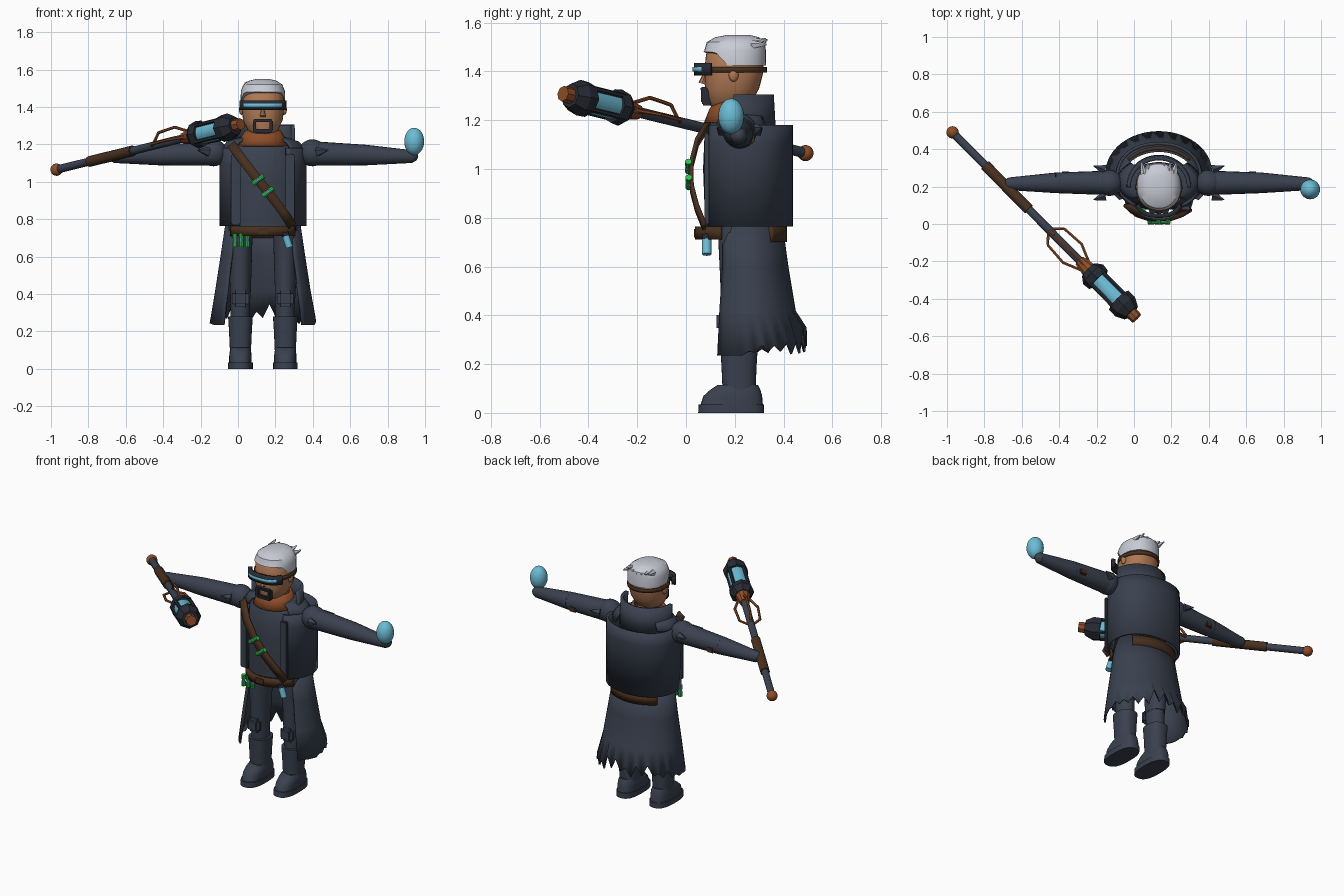
import bpy, bmesh, math, random
from mathutils import Vector

cube = bpy.data.objects.get("Cube")
if cube:
    bpy.data.objects.remove(cube, do_unlink=True)
random.seed(4)
CX = 0.133


def material(name, r, g, b):
    m = bpy.data.materials.new(name)
    m.use_nodes = True
    m.diffuse_color = (r, g, b, 1)
    m.node_tree.nodes["Principled BSDF"].inputs["Base Color"].default_value = (r, g, b, 1)
    return m


SLATE = material("slate cloth", .042, .053, .078)
DARK = material("dark metal", .02, .024, .034)
BROWN = material("brown leather", .065, .03, .014)
COPPER = material("copper", .27, .075, .022)
SKIN = material("skin", .43, .19, .09)
WHITE = material("white hair", .58, .6, .67)
BLUE = material("blue glow", .15, .5, .66)
GREEN = material("green glass", .03, .56, .08)


def finish(name, bm, mat, thick=0):
    bmesh.ops.recalc_face_normals(bm, faces=bm.faces)
    me = bpy.data.meshes.new(name)
    bm.to_mesh(me)
    bm.free()
    me.materials.append(mat)
    me.shade_smooth()
    me.set_sharp_from_angle(angle=math.radians(35))
    ob = bpy.data.objects.new(name, me)
    bpy.context.collection.objects.link(ob)
    if thick:
        mod = ob.modifiers.new("Thickness", "SOLIDIFY")
        mod.thickness = thick
        mod.offset = 0
    return ob


def loft(name, rows, mat, x=CX, arc=(0, 360), n=32, power=2, thick=0, edit=None):
    """Stack of rings; each row is z, half width, front y, back y. Angle 0 is the front."""
    bm = bmesh.new()
    full = arc[1] - arc[0] == 360
    count = n if full else n + 1
    rings = []
    for z, rx, y0, y1 in rows:
        ring = []
        for i in range(count):
            a = math.radians(arc[0] + (arc[1] - arc[0]) * i / n)
            s, c = math.sin(a), -math.cos(a)
            px = math.copysign(abs(s) ** (2 / power), s) * rx
            py = math.copysign(abs(c) ** (2 / power), c) * (y1 - y0) / 2
            ring.append(bm.verts.new((x + px, (y0 + y1) / 2 + py, z)))
        rings.append(ring)
    for a, b in zip(rings, rings[1:]):
        for i in range(n):
            j = (i + 1) % count
            bm.faces.new((a[i], a[j], b[j], b[i]))
    if full and not thick:
        bm.faces.new(rings[0])
        bm.faces.new(rings[-1])
    if edit:
        edit(rings)
    return finish(name, bm, mat, thick)


def rod(name, p, q, r0, r1, mat, n=16):
    p, q = Vector(p), Vector(q)
    bm = bmesh.new()
    bmesh.ops.create_cone(bm, cap_ends=True, segments=n, radius1=r0, radius2=r1, depth=(q - p).length)
    bm.transform((q - p).to_track_quat("Z", "Y").to_matrix().to_4x4())
    bmesh.ops.translate(bm, verts=bm.verts, vec=(p + q) / 2)
    return finish(name, bm, mat)


def ball(name, c, size, mat):
    bm = bmesh.new()
    bmesh.ops.create_uvsphere(bm, u_segments=24, v_segments=14, radius=1)
    bmesh.ops.scale(bm, verts=bm.verts, vec=size)
    bmesh.ops.translate(bm, verts=bm.verts, vec=c)
    return finish(name, bm, mat)


def box(name, c, size, mat, bevel=.008):
    bm = bmesh.new()
    bmesh.ops.create_cube(bm, size=1)
    bmesh.ops.scale(bm, verts=bm.verts, vec=size)
    bmesh.ops.translate(bm, verts=bm.verts, vec=c)
    if bevel:
        bmesh.ops.bevel(bm, geom=bm.edges[:], offset=bevel, segments=2, affect="EDGES")
    return finish(name, bm, mat)


def vial(name, p, q):
    p, q = Vector(p), Vector(q)
    rod(name + "_glass", p, q, .011, .011, BLUE, 10)
    for k, (a, b) in enumerate(((-.05, .38), (.65, 1.05))):
        rod(f"{name}_cap_{k}", p.lerp(q, a), p.lerp(q, b), .014, .014, GREEN, 10)


# Legs, boots and arms, one set per side
for side, s in (("left", 1), ("right", -1)):
    x = CX + s * .12
    loft(side + "_sole", [(0, .066, .05, .32), (.035, .066, .052, .32)], SLATE, x, power=2.6)
    loft(side + "_foot", [(.035, .06, .06, .315), (.07, .06, .072, .312),
                          (.095, .057, .1, .305), (.115, .05, .13, .295)], SLATE, x, power=2.6)
    loft(side + "_boot_shaft", [(.09, .056, .15, .285), (.2, .061, .145, .29),
                                (.28, .066, .14, .295)], SLATE, x, power=2.4)
    loft(side + "_shin", [(.26, .052, .155, .28), (.4, .052, .15, .28)], SLATE, x)
    loft(side + "_thigh", [(.38, .054, .145, .285), (.55, .06, .14, .3), (.76, .066, .13, .31)], SLATE, x)
    box(side + "_knee_pad", (x, .15, .375), (.09, .05, .09), SLATE, .018)

    ball(side + "_shoulder", (CX + s * .265, .22, 1.155), (.075, .07, .072), SLATE)
    rod(side + "_upper_arm", (CX + s * .25, .22, 1.152), (CX + s * .55, .22, 1.143), .066, .055, SLATE, 20)
    rod(side + "_forearm", (CX + s * .55, .22, 1.143), (CX + s * .8, .215, 1.135), .055, .034, SLATE, 20)
    ball(side + "_fist", (CX + s * .79, .215, 1.137), (.04, .035, .034), SLATE)
    box(side + "_elbow_patch", (CX + s * .5, .272, 1.125), (.05, .018, .04), BROWN, .006)
    for k, y in enumerate((.15, .29)):
        rod(f"{side}_sleeve_tear_{k}", (CX + s * .29, y, 1.16),
            (CX + s * .35, y + (y - .22) * .3, 1.17), .028, .002, SLATE, 5)

# Chest and open coat
loft("chest", [(.74, .185, .08, .33), (1.0, .19, .07, .33), (1.12, .19, .075, .33),
               (1.19, .16, .1, .33), (1.24, .09, .13, .3)], SLATE)
loft("coat_body", [(.765, .225, .068, .43), (1.1, .225, .068, .43), (1.18, .222, .075, .43)],
     SLATE, arc=(32, 328), n=40, power=2.2, thick=.016)
for s in (1, -1):
    loft("coat_shoulder", [(1.17, .222, .09, .36), (1.21, .19, .11, .34), (1.24, .1, .13, .3)],
         SLATE, arc=(90 - 48 * s, 90 + 48 * s) if s > 0 else (222, 318), n=12, thick=.012)
    box("lapel", (CX + s * .145, .085, .96), (.05, .02, .38), SLATE, .006)


def tear_hem(rings):
    for i, v in enumerate(rings[-1]):
        back = max(0, (v.co.y - .2) / .3)
        v.co.z += (random.uniform(.06, .13) if i % 2 else random.uniform(0, .05)) * back


loft("coat_skirt", [(.78, .195, .11, .39), (.6, .222, .1, .415), (.42, .25, .08, .445), (.235, .28, .06, .492)],
     SLATE, arc=(48, 312), n=36, thick=.01, edit=tear_hem)
loft("collar", [(1.13, .165, .05, .36), (1.305, .16, .05, .35)], SLATE, arc=(88, 272), thick=.02)

# Belt
loft("belt_front", [(.71, .185, .045, .39), (.765, .185, .045, .39)], BROWN, arc=(-65, 65), n=20, thick=.016)
loft("belt_back", [(.7, .2, .11, .405), (.765, .2, .11, .405)], BROWN, arc=(125, 235), n=20, thick=.02)
box("belt_buckle", (CX, .043, .737), (.07, .02, .05), BROWN)
for k in range(3):
    x = -.015 + k * .033
    vial(f"belt_vial_{k}", (x, .08, .655), (x, .08, .72))
rod("belt_flask", (.275, .085, .65), (.255, .085, .71), .019, .019, BLUE, 12)
rod("belt_flask_cap", (.255, .085, .71), (.25, .085, .73), .02, .02, DARK, 12)

# Bandolier across the chest
path = [Vector(p) for p in ((-.035, .1, 1.2), (.03, .045, 1.11), (.1, .022, 1.02),
                            (.18, .024, .92), (.24, .045, .84), (.29, .075, .765))]
side_dir = Vector((.8, 0, .6))
bm = bmesh.new()
pairs = [[bm.verts.new(p + side_dir * w) for w in (-.025, .025)] for p in path]
for a, b in zip(pairs, pairs[1:]):
    bm.faces.new((a[0], a[1], b[1], b[0]))
finish("bandolier", bm, BROWN, .016)
for k, t in enumerate((.1, .75)):
    p = path[2].lerp(path[3], t) + Vector((0, -.012, 0))
    vial(f"bandolier_vial_{k}", p - side_dir * .032, p + side_dir * .032)

# Head
loft("neck", [(1.18, .065, .13, .26), (1.3, .065, .13, .27)], SKIN)
loft("neck_scarf", [(1.19, .13, .08, .31), (1.24, .11, .1, .3), (1.275, .088, .12, .29)], COPPER, thick=.012)
loft("head", [(1.255, .06, .105, .24), (1.275, .08, .085, .27), (1.33, .106, .078, .3),
              (1.4, .114, .075, .318), (1.47, .11, .082, .318), (1.52, .085, .12, .29)], SKIN, power=2.3)


def hairline(rings):
    for v in rings[0]:
        if v.co.y < .17:
            v.co.z += .055 * min(1, (.17 - v.co.y) / .05)


loft("hair", [(1.425, .119, .072, .327), (1.485, .118, .075, .328), (1.52, .104, .085, .322),
              (1.54, .075, .12, .3), (1.55, .035, .17, .26)], WHITE, power=2.2, edit=hairline)
for k in range(7):
    a = (k - 3) * .027
    rod(f"hair_tuft_{k}", (CX + a, .27, 1.515 + random.uniform(-.01, .012)),
        (CX + a * 1.15, .325 + random.uniform(0, .01), 1.515 + random.uniform(-.01, .018)), .02, .004, WHITE, 5)
for s in (1, -1):
    ball("ear", (CX + s * .114, .195, 1.385), (.014, .02, .027), SKIN)
rod("nose", (CX, .078, 1.39), (CX, .066, 1.35), .008, .016, SKIN, 8)
loft("goggle_strap", [(1.395, .121, .07, .328), (1.418, .121, .07, .328)], BROWN, thick=.008)
loft("visor_frame", [(1.383, .125, .045, .32), (1.435, .125, .045, .32)], DARK, arc=(-62, 62), power=2.8, thick=.024)
loft("visor_lens", [(1.399, .125, .03, .32), (1.418, .125, .03, .32)], BLUE, arc=(-58, 58), power=2.8, thick=.006)
box("moustache", (CX, .073, 1.328), (.1, .026, .016), DARK, .004)
for s in (1, -1):
    box("beard_side", (CX + s * .045, .08, 1.3), (.018, .035, .06), DARK, .004)
box("beard_chin", (CX, .085, 1.272), (.1, .04, .022), DARK, .005)

# Glowing orb over the left hand
ball("orb", (.942, .185, 1.216), (.053, .053, .073), BLUE)

# Staff
base, tip = Vector((-.97, .49, 1.065)), Vector((0, -.49, 1.305))
axis = (tip - base).normalized()
across = Vector((1, 1, 0)).normalized()
up = across.cross(axis)
ring_dirs = [across, up, -across, -up]


def at(t, offset=Vector()):
    return base.lerp(tip, t) + offset


ball("staff_pommel", base, (.033,) * 3, COPPER)
for name, t0, t1, r0, r1, mat, n in (
        ("staff_shaft", 0, .8, .022, .022, SLATE, 12), ("staff_grip", .18, .42, .029, .029, BROWN, 12),
        ("staff_socket", .7, .765, .03, .048, COPPER, 10), ("staff_lower_flare", .75, .775, .05, .075, DARK, 8),
        ("staff_lower_ring", .775, .805, .075, .07, DARK, 8), ("staff_glass", .8, .93, .055, .055, BLUE, 24),
        ("staff_upper_ring", .915, .95, .072, .074, DARK, 8), ("staff_upper_flare", .95, .985, .074, .05, DARK, 8),
        ("staff_cap", .98, 1.015, .035, .032, COPPER, 8)):
    rod(name, at(t0), at(t1), r0, r1, mat, n)
for k, d in enumerate(ring_dirs):
    e = (d + ring_dirs[(k + 1) % 4]).normalized()
    rod(f"staff_cage_bar_{k}", at(.79, e * .062), at(.93, e * .062), .011, .011, DARK, 6)

# Copper wires bowed around the shaft
for k, d in enumerate((across, -across, -up)):
    stops = [at(.54, d * .018), at(.57, d * .062), at(.66, d * .07), at(.73, d * .03)]
    for j, (p, q) in enumerate(zip(stops, stops[1:])):
        rod(f"staff_wire_{k}_{j}", p, q, .008, .008, COPPER, 6)
